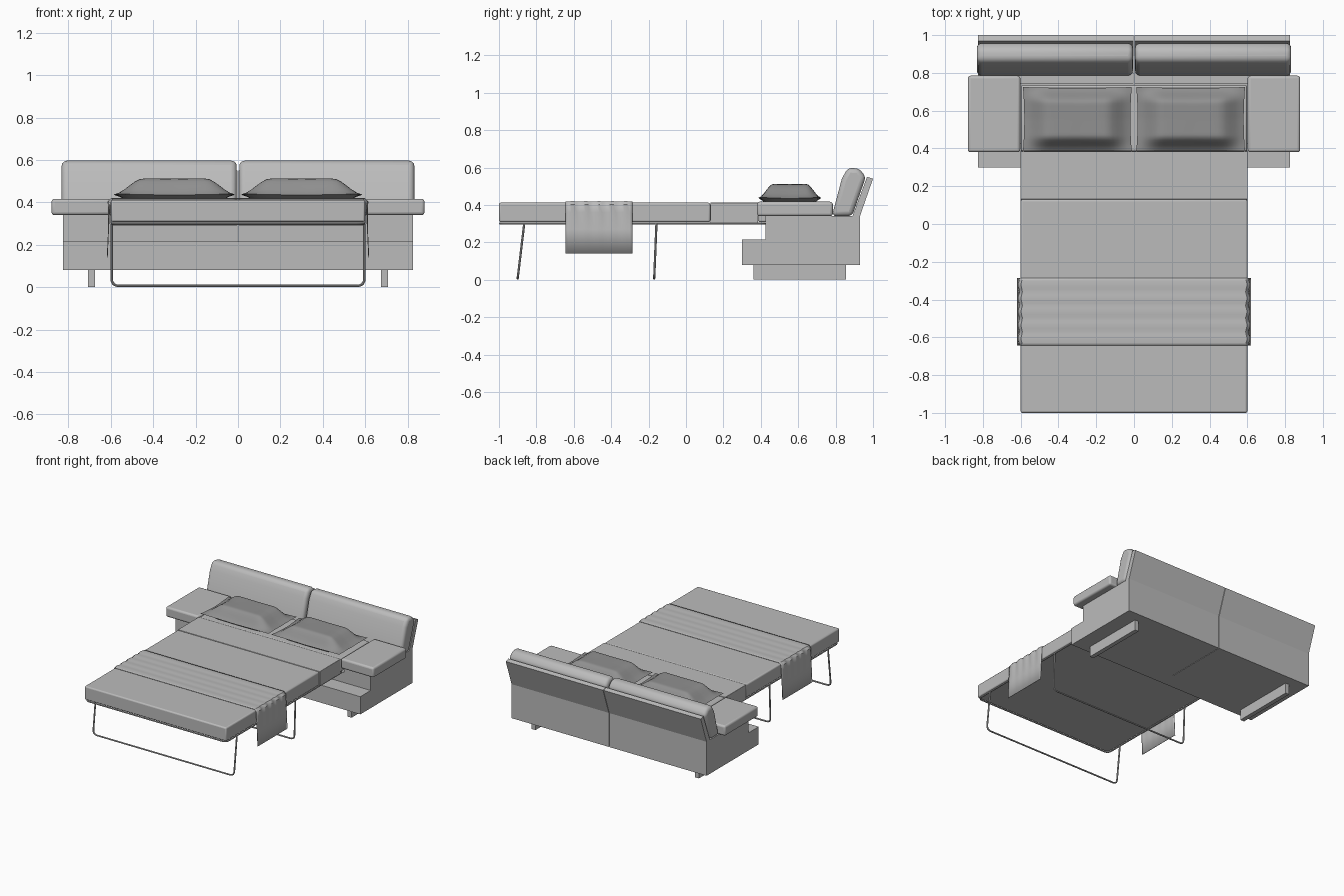
import bpy, bmesh, math
from mathutils import Vector

cube = bpy.data.objects.get("Cube")
if cube:
    bpy.data.objects.remove(cube, do_unlink=True)


def material(name, grey):
    m = bpy.data.materials.new(name)
    m.use_nodes = True
    colour = (grey, grey, grey, 1)
    m.diffuse_color = colour
    m.node_tree.nodes["Principled BSDF"].inputs["Base Color"].default_value = colour
    return m


FABRIC = material("light grey fabric", 0.5)
PILLOW = material("dark grey pillow", 0.28)
STEEL = material("grey steel", 0.45)


def finish(ob, mat, bevel=0, segments=3, mirror=False, angle=40):
    """Assign material, round the edges, mirror and smooth."""
    ob.data.materials.append(mat)
    if bevel:
        b = ob.modifiers.new("Bevel", 'BEVEL')
        b.width, b.segments = bevel, segments
    if mirror:
        ob.modifiers.new("Mirror", 'MIRROR')
    bpy.ops.object.select_all(action='DESELECT')
    ob.select_set(True)
    bpy.context.view_layer.objects.active = ob
    if ob.type == 'CURVE':
        bpy.ops.object.convert(target='MESH')
    bpy.ops.object.shade_smooth_by_angle(angle=math.radians(angle))
    return ob


def new_object(name, bm):
    bmesh.ops.recalc_face_normals(bm, faces=bm.faces)
    me = bpy.data.meshes.new(name)
    bm.to_mesh(me)
    bm.free()
    ob = bpy.data.objects.new(name, me)
    bpy.context.collection.objects.link(ob)
    return ob


def extrude_x(name, profile, x0, x1, mat, **kw):
    """Extrude a (y, z) profile from x0 to x1."""
    bm = bmesh.new()
    face = bm.faces.new([bm.verts.new((x0, y, z)) for y, z in profile])
    new = bmesh.ops.extrude_face_region(bm, geom=[face])["geom"]
    verts = [v for v in new if isinstance(v, bmesh.types.BMVert)]
    bmesh.ops.translate(bm, verts=verts, vec=(x1 - x0, 0, 0))
    return finish(new_object(name, bm), mat, **kw)


def box(name, x, y, z, mat, **kw):
    profile = [(y[0], z[0]), (y[1], z[0]), (y[1], z[1]), (y[0], z[1])]
    return extrude_x(name, profile, x[0], x[1], mat, **kw)


def rounded(points, radius, closed):
    """Replace the corners of a path with small arcs."""
    pts = [Vector(p) for p in points]
    out = []
    for i, p in enumerate(pts):
        if not closed and i in (0, len(pts) - 1):
            out.append(p)
            continue
        a = p + (pts[i - 1] - p).normalized() * radius
        b = p + (pts[(i + 1) % len(pts)] - p).normalized() * radius
        for k in range(6):
            t = k / 5
            out.append(a * (1 - t) ** 2 + p * 2 * t * (1 - t) + b * t * t)
    return out


def tube(name, points, closed=False):
    path = rounded(points, 0.035, closed)
    cu = bpy.data.curves.new(name, 'CURVE')
    cu.dimensions = '3D'
    cu.bevel_depth, cu.bevel_resolution = 0.006, 2
    sp = cu.splines.new('POLY')
    sp.points.add(len(path) - 1)
    for q, p in zip(sp.points, path):
        q.co = (*p, 1)
    sp.use_cyclic_u = closed
    ob = bpy.data.objects.new(name, cu)
    bpy.context.collection.objects.link(ob)
    finish(ob, STEEL)


# Sofa body: two mirrored halves with a fine seam in the middle
box("base_side", (0.6, 0.825), (0.425, 0.93), (0.08, 0.34), FABRIC, mirror=True)
box("base_middle", (0.002, 0.6), (0.425, 0.93), (0.08, 0.29), FABRIC, mirror=True)
box("base_rear", (0.002, 0.6), (0.745, 0.93), (0.29, 0.34), FABRIC, mirror=True)
box("front_ledge", (-0.825, 0.825), (0.3, 0.425), (0.08, 0.215), FABRIC)
box("foot_bar", (0.675, 0.708), (0.36, 0.855), (0, 0.08), FABRIC, mirror=True)
box("armrest", (0.602, 0.88), (0.38, 0.785), (0.34, 0.417), FABRIC,
    bevel=0.014, mirror=True)

# Leaning back panel and cushions
extrude_x("back_panel", [(0.89, 0.34), (0.93, 0.34), (1.0, 0.54), (0.968, 0.55)],
          0.002, 0.825, FABRIC, mirror=True)
extrude_x("back_cushion",
          [(0.78, 0.34), (0.833, 0.54), (0.865, 0.598), (0.925, 0.595),
           (0.962, 0.55), (0.888, 0.34)],
          0.006, 0.832, FABRIC, bevel=0.025, segments=4, mirror=True, angle=60)

# Pull-out mattress
box("mattress_front", (-0.6, 0.6), (-1, 0.13), (0.308, 0.412), FABRIC, bevel=0.01)
box("mattress_middle", (-0.601, 0.601), (0.13, 0.385), (0.302, 0.412), FABRIC, bevel=0.003)
box("mattress_rear", (-0.598, 0.598), (0.385, 0.735), (0.308, 0.412), FABRIC, bevel=0.01)

# Steel frame and folding legs
tube("bed_frame", [(-0.594, -0.993, 0.3), (0.594, -0.993, 0.3),
                   (0.594, 0.42, 0.3), (-0.594, 0.42, 0.3)], closed=True)
for name, top, bottom in (("front_leg", -0.865, -0.9), ("middle_leg", -0.158, -0.17)):
    tube(name, [(-0.596, top, 0.3), (-0.596, bottom, 0.0065),
                (0.596, bottom, 0.0065), (0.596, top, 0.3)])

# Throw blanket draped across the mattress with rippled sides
bm = bmesh.new()
half = [(0.617, 0.14), (0.611, 0.27), (0.606, 0.36), (0.604, 0.4), (0.59, 0.416)]
section = [(-x, z) for x, z in half] + [(x, z) for x, z in reversed(half)]
rows = 24
grid = []
for j in range(rows + 1):
    t = j / rows
    ripple = 0.009 * math.sin(t * math.pi * 5) ** 2
    row = []
    for x, z in section:
        k = max(0, 1 - abs(z - 0.4) / 0.1)
        row.append(bm.verts.new((x + math.copysign(ripple * k, x),
                                 -0.643 + 0.357 * t, z + ripple * k * 0.3)))
    grid.append(row)
for a, b in zip(grid, grid[1:]):
    for i in range(len(section) - 1):
        bm.faces.new((a[i], a[i + 1], b[i + 1], b[i]))
blanket = new_object("throw_blanket", bm)
thick = blanket.modifiers.new("Solidify", 'SOLIDIFY')
thick.thickness, thick.offset = 0.004, 0
finish(blanket, FABRIC)


# Pillows: plump middle falling to a thin seam
def plump(a):
    t = min(1, (1 - abs(a)) / 0.45)
    return t * t * (3 - 2 * t) * 0.6 + t * 0.4


bm = bmesh.new()
n = 24
for top in (True, False):
    verts = []
    for i in range(n + 1):
        u = 2 * i / n - 1
        for j in range(n + 1):
            v = 2 * j / n - 1
            h = plump(u) * plump(v)
            rim = 0.434 + 0.006 * abs(u * v)
            z = rim + 0.074 * h + 0.004 * (1 - u * u) * h if top else rim - 0.02 * min(1, 3 * h)
            x = 0.3 + 0.288 * u * (1 - 0.025 * (1 - v * v))
            y = 0.555 + 0.17 * v * (1 - 0.03 * (1 - u * u))
            verts.append(bm.verts.new((x, y, z)))
    for i in range(n):
        for j in range(n):
            k = i * (n + 1) + j
            bm.faces.new((verts[k], verts[k + 1], verts[k + n + 2], verts[k + n + 1]))
bmesh.ops.remove_doubles(bm, verts=bm.verts, dist=0.0001)
finish(new_object("pillow", bm), PILLOW, mirror=True, angle=60)
